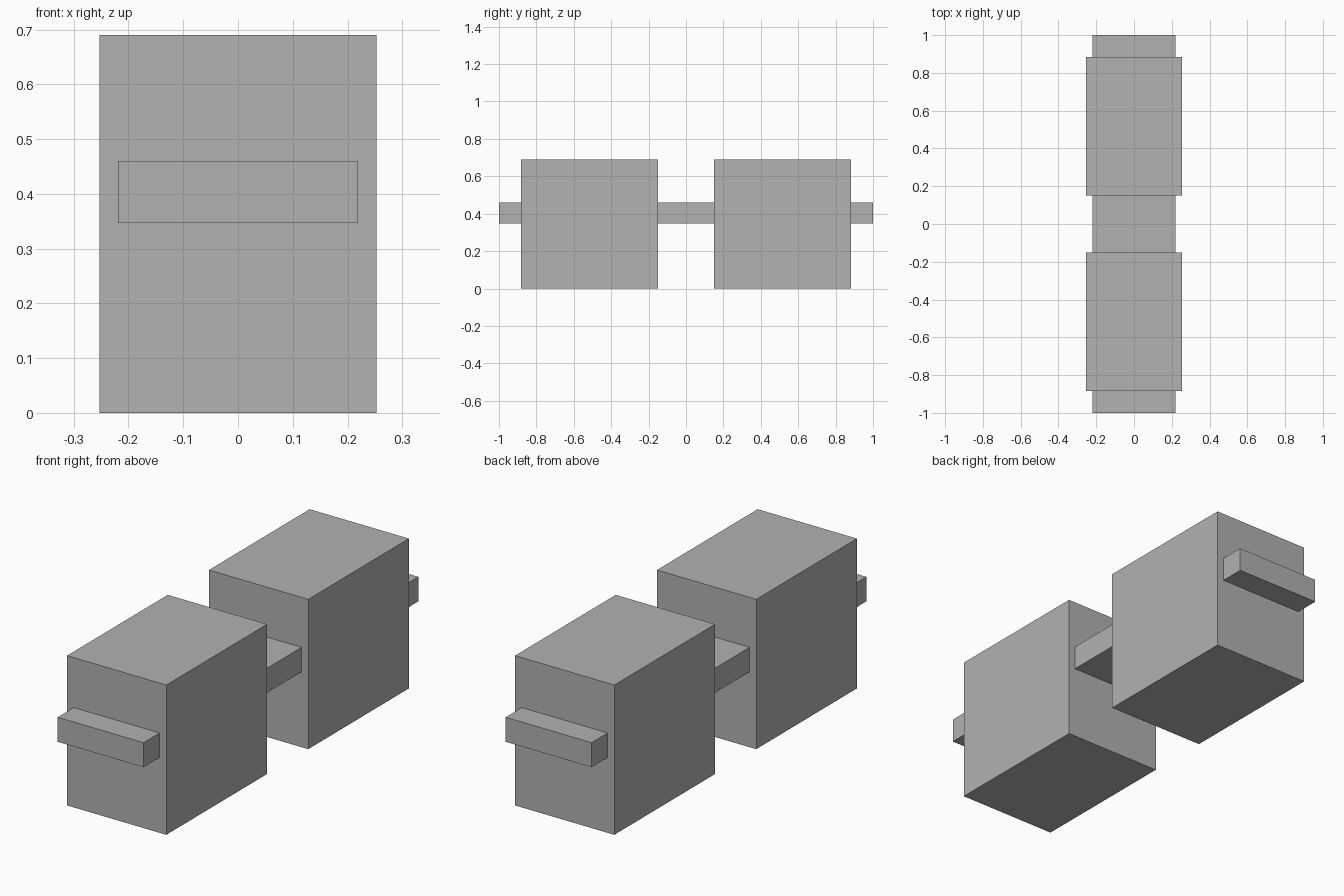
import bpy

# Remove the default cube
default = bpy.data.objects.get("Cube")
if default:
    bpy.data.objects.remove(default, do_unlink=True)

# Single flat grey
grey = bpy.data.materials.new("plain grey")
grey.use_nodes = True
colour = (0.445, 0.445, 0.445, 1)
grey.diffuse_color = colour
grey.node_tree.nodes["Principled BSDF"].inputs["Base Color"].default_value = colour


def box(name, low, high):
    """Sharp-edged box spanning two opposite corners."""
    centre = [(a + b) / 2 for a, b in zip(low, high)]
    bpy.ops.mesh.primitive_cube_add(size=1, location=centre)
    obj = bpy.context.object
    obj.name = name
    obj.scale = [b - a for a, b in zip(low, high)]
    bpy.ops.object.transform_apply(location=False, rotation=False, scale=True)
    obj.data.materials.append(grey)
    return obj


# Two large blocks, mirrored front to back
inner, outer, half_width, height = 0.15, 0.883, 0.253, 0.69
box("front_block", (-half_width, -outer, 0), (half_width, -inner, height))
box("back_block", (-half_width, inner, 0), (half_width, outer, height))

# Flat bar running through both blocks
box("connecting_bar", (-0.219, -1, 0.347), (0.219, 1, 0.46))
